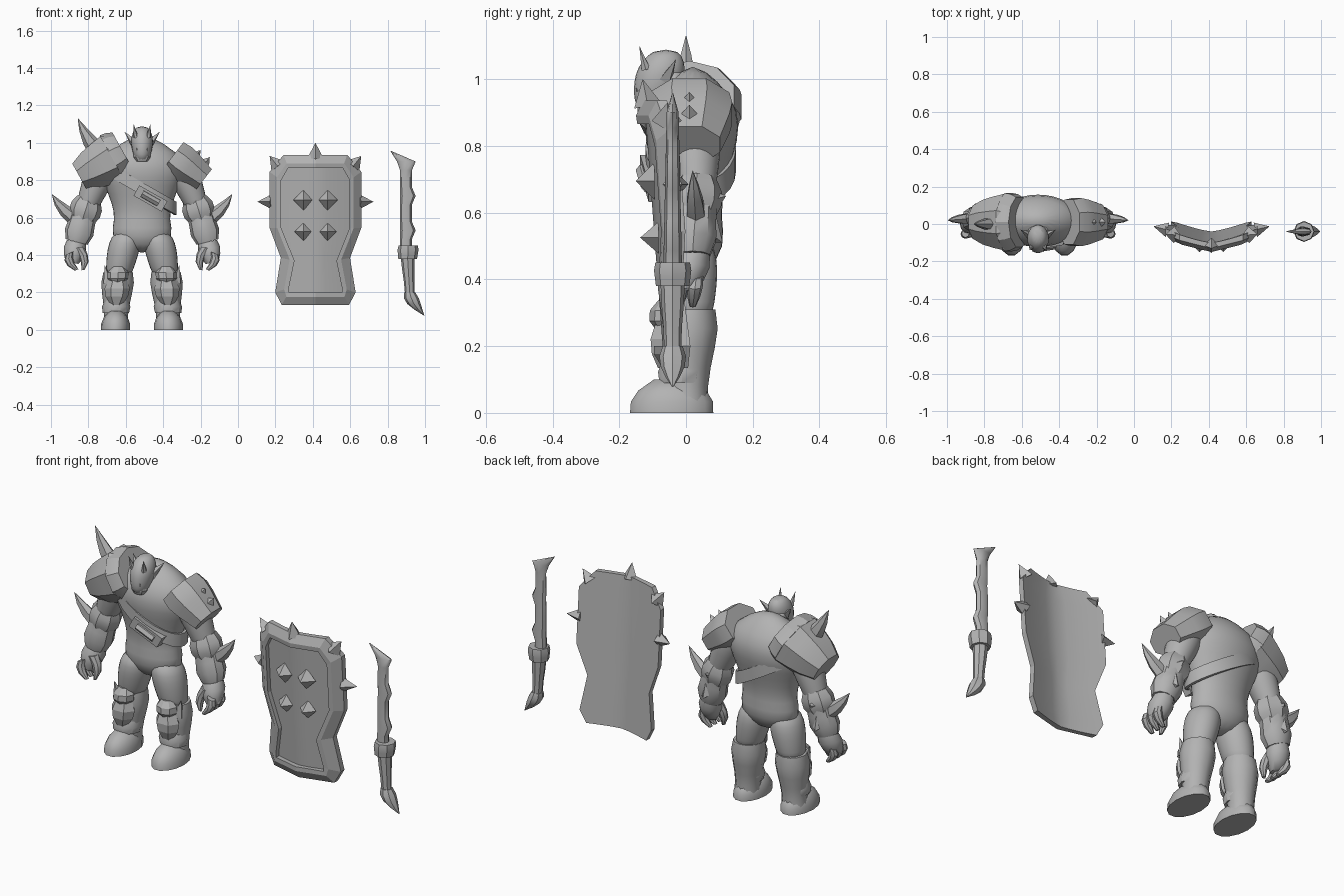
import bpy, bmesh
from math import sin, cos, pi, radians
from mathutils import Vector

if "Cube" in bpy.data.objects:
    bpy.data.objects.remove(bpy.data.objects["Cube"])

grey = bpy.data.materials.new("plain grey")
grey.use_nodes = True
shade = (.45, .45, .45, 1)
grey.diffuse_color = shade
grey.node_tree.nodes["Principled BSDF"].inputs["Base Color"].default_value = shade

FIGURE_X = -.513
SHIELD_X = .414
SWORD_Y = -.04


def finish(name, bm, angle=35, soften=False):
    """Turn a bmesh into a named, shaded object."""
    bmesh.ops.remove_doubles(bm, verts=bm.verts, dist=.0001)
    bmesh.ops.recalc_face_normals(bm, faces=bm.faces)
    mesh = bpy.data.meshes.new(name)
    bm.to_mesh(mesh)
    bm.free()
    mesh.materials.append(grey)
    part = bpy.data.objects.new(name, mesh)
    bpy.context.collection.objects.link(part)
    if soften:
        modifier = part.modifiers.new("soften", "SUBSURF")
        modifier.levels = modifier.render_levels = 1
    if angle:
        bpy.ops.object.select_all(action="DESELECT")
        part.select_set(True)
        bpy.context.view_layer.objects.active = part
        bpy.ops.object.shade_smooth_by_angle(angle=radians(angle))


def bridge(bm, loops, closed=True):
    """Join successive point loops with quads."""
    rows = [[bm.verts.new(point) for point in loop] for loop in loops]
    count = len(rows[0])
    for low, high in zip(rows, rows[1:]):
        for i in range(count if closed else count - 1):
            j = (i + 1) % count
            bm.faces.new((low[i], low[j], high[j], high[i]))
    return rows


def skin(name, centres, widths, depths, sides=12, phase=0, side=Vector((1, 0, 0)), angle=35, soften=False):
    """Cover a row of elliptical sections and cap both ends."""
    turns = [2 * pi * (k + phase) / sides for k in range(sides)]
    bm = bmesh.new()
    rows = bridge(bm, [[c + side * w * cos(t) + Vector((0, d * sin(t), 0)) for t in turns]
                       for c, w, d in zip(centres, widths, depths)])
    bm.faces.new(rows[0])
    bm.faces.new(rows[-1])
    finish(name, bm, angle, soften)


def limb(name, start, end, widths, depth=1, bow=0, tilt=False, **options):
    """Evenly spaced sections from start to end, bowed sideways if asked."""
    steps = [i / (len(widths) - 1) for i in range(len(widths))]
    centres = [start.lerp(end, t) + Vector((bow * sin(pi * t), 0, 0)) for t in steps]
    if tilt:
        along = end - start
        options["side"] = Vector((along.z, 0, -along.x)).normalized()
    skin(name, centres, widths, [w * depth for w in widths], **options)


def spike(name, base, tip, radius, sides=4):
    base, tip = Vector(base), Vector(tip)
    along = tip - base
    bm = bmesh.new()
    bmesh.ops.create_cone(bm, cap_ends=True, segments=sides, radius1=radius, radius2=0, depth=along.length)
    bm.transform(along.to_track_quat("Z", "Y").to_matrix().to_4x4())
    bmesh.ops.translate(bm, verts=bm.verts, vec=(base + tip) / 2)
    finish(name, bm, angle=0)


def figure(x, y, z):
    return Vector((FIGURE_X + x, y, z))


# Torso, neck and head
limb("torso", figure(0, .01, .41), figure(0, .02, 1.04), [.08, .18, .145, .165, .205, .24, .2, .04],
     depth=.63, sides=16, angle=60, soften=True)
limb("neck", figure(0, 0, .9), figure(0, -.05, 1.02), [.09, .07, .05], angle=60)
limb("head", figure(0, -.105, .9), figure(0, -.06, 1.09), [.03, .05, .058, .062, .055, .03],
     depth=1.25, angle=60, soften=True)
limb("brow", figure(0, -.125, .99), figure(0, -.115, 1.03), [.036, .044, .036], depth=.5, sides=8)
limb("jaw", figure(0, -.11, .9), figure(0, -.11, .95), [.03, .046, .042], depth=.8, sides=8)
spike("nose", figure(0, -.13, 1), figure(0, -.155, .965), .016)

# Diagonal chest strap with its buckle
strap = bmesh.new()
strap_turns = [2 * pi * k / 24 for k in range(24)]
strap_edges = [(0, -.035), (.014, -.035), (.014, .035), (0, .035), (0, -.035)]
bridge(strap, [[figure((.18 + grow) * cos(t) - .01, .014 + (.122 + grow) * sin(t), .76 + rise - .11 * cos(t))
                for t in strap_turns] for grow, rise in strap_edges])
finish("chest_strap", strap)
buckle_start, buckle_end = figure(-.03, -.115, .745), figure(.12, -.09, .66)
limb("strap_buckle", buckle_start, buckle_end, [.045, .045], depth=.7, tilt=True, sides=4, phase=.5, angle=0)
limb("buckle_bar", buckle_start.lerp(buckle_end, .2), buckle_start.lerp(buckle_end, .8), [.024, .024],
     depth=1.7, tilt=True, sides=8)

for s, side in ((-1, "right"), (1, "left")):
    def at(x, y, z):
        return figure(s * x, y, z)

    # Face spikes
    spike(side + "_ear", at(.045, -.06, 1), at(.095, -.03, 1.06), .022)
    spike(side + "_forehead_horn", at(.034, -.12, 1.03), at(.045, -.14, 1.1), .015, sides=6)
    spike(side + "_tusk", at(.02, -.135, .94), at(.03, -.15, .975), .01, sides=6)

    # Leg, boot and foot
    hip, knee, ankle = at(.08, 0, .53), at(.128, .01, .31), at(.14, 0, .09)
    limb(side + "_thigh", hip, knee.lerp(ankle, .2), [.07, .09, .088, .078, .065],
         depth=1.07, angle=60, soften=True)
    limb(side + "_boot", knee, at(.142, 0, .02), [.078, .087, .08, .07, .064, .068], angle=40)
    limb(side + "_foot", at(.142, -.043, 0), at(.14, -.04, .1), [.078, .077, .064, .035],
         depth=1.64, sides=14, angle=50)
    forward = Vector((0, -.065, 0))
    limb(side + "_ankle_plate", ankle + forward / 5, ankle.lerp(knee, .3) + forward / 5,
         [.07, .076, .065], sides=10)
    limb(side + "_shin_plate", ankle.lerp(knee, .2) + forward, ankle.lerp(knee, .8) + forward,
         [.03, .06, .068, .05], depth=.8, sides=6, angle=0)
    limb(side + "_knee_cap", ankle.lerp(knee, .7) + forward, ankle.lerp(knee, 1.13) + forward,
         [.03, .056, .056, .03], depth=.95, sides=8, angle=25)
    spike(side + "_knee_flap", at(.18, -.03, .255), at(.2, -.04, .345), .03)

    # Arm, bracer and hand
    shoulder, elbow, wrist = at(.19, .02, .92), at(.3, .035, .66), at(.35, .02, .47)
    limb(side + "_upper_arm", shoulder, elbow.lerp(wrist, .2), [.07, .088, .08, .066, .055],
         tilt=True, angle=60, soften=True)
    limb(side + "_elbow_plate", elbow.lerp(shoulder, .15), elbow.lerp(wrist, .4), [.066, .085, .085, .065],
         depth=.9, tilt=True, sides=8, angle=25)
    limb(side + "_bracer", elbow.lerp(wrist, .2), wrist, [.07, .073, .078, .06],
         depth=.9, tilt=True, sides=10, angle=35)
    spike(side + "_elbow_edge", at(.31, .07, .635), at(.31, .12, .65), .045)
    spike(side + "_bracer_edge", at(.33, .06, .55), at(.335, .11, .51), .05)
    limb(side + "_elbow_horn", at(.355, .03, .59), at(.482, .02, .725), [.04, .034, .02, .001],
         depth=.8, bow=s * .015, tilt=True, sides=6)
    limb(side + "_hand", wrist, at(.375, -.01, .36), [.052, .06, .053, .036], tilt=True, angle=60)
    for finger, y in (("back", .03), ("middle", -.01), ("front", -.05)):
        limb(f"{side}_{finger}_finger", at(.388, y, .41), at(.35, y - .01, .32), [.022, .024, .02, .01],
             bow=s * .02, tilt=True, sides=8)
    limb(side + "_thumb", at(.34, -.02, .44), at(.315, -.04, .32), [.03, .024, .02, .009],
         bow=s * -.02, tilt=True, sides=8)

# Large right shoulder plate with collar and horn
inner_end, outer_end = figure(-.1, .01, .95), figure(-.335, .01, .82)
limb("right_shoulder_plate", inner_end, outer_end, [.1, .145, .132, .115, .085],
     depth=1.12, tilt=True, sides=8, phase=.5, angle=20)
limb("right_shoulder_collar", inner_end, inner_end.lerp(outer_end, .25), [.12, .135, .14],
     depth=1.17, tilt=True, sides=10, angle=20)
limb("right_shoulder_horn", figure(-.235, 0, .95), figure(-.343, 0, 1.13), [.05, .038, .022, .001],
     depth=.8, bow=-.01, tilt=True, sides=6)

# Left shoulder plate with a short row of studs
inner_end, outer_end = figure(.165, .01, .93), figure(.33, .01, .803)
limb("left_shoulder_plate", inner_end, outer_end, [.1, .107, .1, .088, .076],
     depth=1.3, tilt=True, sides=8, phase=.5, angle=20)
outward = Vector((.64, 0, .77))
for along in (.45, .75):
    seat = inner_end.lerp(outer_end, along) + outward * .08
    spike("left_shoulder_stud", seat, seat + outward * .035, .024)


# Shield: curved, leaning plate with a raised frame
def shield_point(x, z, out=0):
    lean = -.055 - .075 * z
    return Vector((SHIELD_X + x, lean + .06 * (abs(x) / .22) ** 1.3 - out, z))


outer = [(.17, .936), (.245, .845), (.245, .545), (.185, .385), (.215, .2), (.18, .134)]
inner = [(.145, .866), (.183, .8), (.183, .545), (.112, .37), (.142, .225), (.142, .2)]
middle = [Vector(a).lerp(Vector(b), .65) for a, b in zip(outer, inner)]


def outline(half, out):
    right = [(0, half[0][1]), *half, (0, half[-1][1])]
    left = [(-x, z) for x, z in reversed(half)]
    return [shield_point(x, z, out) for x, z in right + left]


frame = bmesh.new()
bridge(frame, [outline(outer, -.02), outline(outer, .005), outline(middle, .028),
               outline(inner, .026), outline(inner, -.01)])
finish("shield_frame", frame, angle=0)

plate = bmesh.new()
front, back = [[[shield_point(width * k / 4, z, out) for k in range(-4, 5)] for width, z in outer]
               for out in (0, -.025)]
for sheet in (front, back):
    bridge(plate, sheet, closed=False)
for end in (0, -1):
    bridge(plate, [front[end], back[end]], closed=False)
    bridge(plate, [[row[end] for row in sheet] for sheet in (front, back)], closed=False)
finish("shield_plate", plate, angle=25)

# Shield spikes and studs
spike("shield_top_spike", shield_point(0, .92, -.01), shield_point(0, 1), .042)
for s in (-1, 1):
    spike("shield_side_spike", shield_point(s * .235, .685, -.01), shield_point(s * .31, .685), .04)
    spike("shield_corner_spike", shield_point(s * .2, .875, -.01), shield_point(s * .245, .93), .045)
    for z, radius in ((.695, .055), (.525, .048)):
        seat = shield_point(s * .064, z)
        spike("shield_stud", seat, seat + Vector((0, -.055, 0)), radius)

# Sword blade: straight back, notched edge and hooked tip
centres, widths, depths = [], [], []
for k in range(11):
    back_x = .85 if k == 10 else .866
    edge_x = .95 if k % 4 == 2 else .93
    centres.append(Vector(((back_x + edge_x) / 2, SWORD_Y, .44 + .046 * k)))
    widths.append((edge_x - back_x) / 2)
    depths.append(.028 - .001 * k)
centres.append(Vector((.816, SWORD_Y, .957)))
skin("sword_blade", centres, widths + [.002], depths + [.002], sides=8, angle=40)

# Sword guard, grip and pommel
guard, grip, pommel = [Vector((x, SWORD_Y, z)) for x, z in ((.91, .45), (.907, .38), (.918, .2))]
limb("sword_guard", guard, grip, [.052, .056, .053, .05], sides=8, angle=20)
limb("sword_grip", grip, pommel, [.036, .033, .028, .026], sides=8)
limb("sword_pommel", pommel, Vector((.994, SWORD_Y, .078)), [.03, .04, .036, .022, .002], bow=-.015, sides=8)
